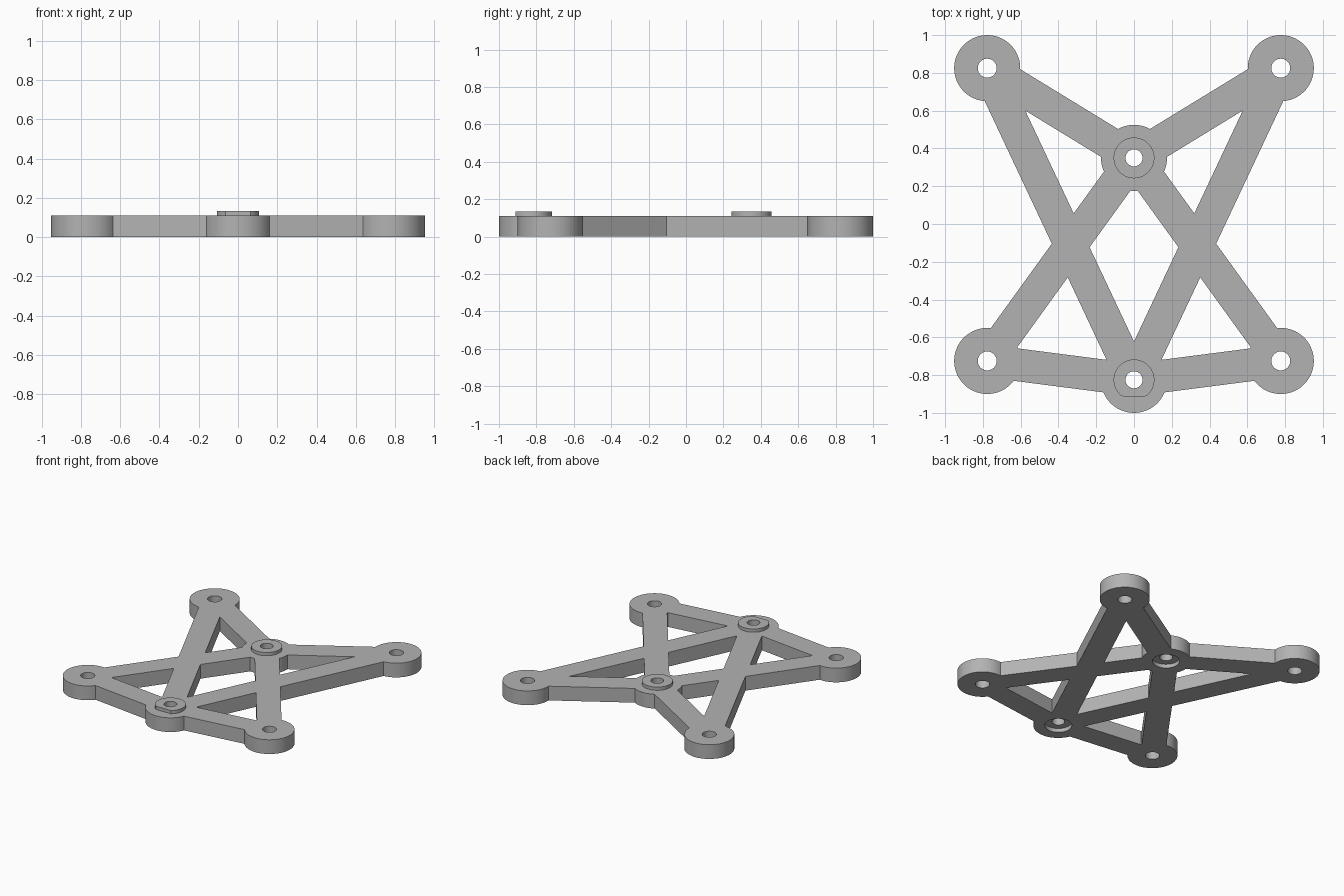
import bpy, bmesh, math
from mathutils import Vector

cube = bpy.data.objects.get("Cube")
if cube:
    bpy.data.objects.remove(cube, do_unlink=True)

THICK = 0.11      # plate thickness
TOP = 0.135       # top of raised bosses
EYE_R = 0.175     # radius of the round ends
BAR_W = 0.173     # width of the bars

back_hub = Vector((0, 0.35))
front_hub = Vector((0, -0.825))
corners = [Vector((s * 0.777, y)) for s in (-1, 1) for y in (0.825, -0.725)]
hubs = [back_hub, front_hub]

grey = bpy.data.materials.new("plain_grey")
grey.use_nodes = True
grey.diffuse_color = (0.45, 0.45, 0.45, 1)
grey.node_tree.nodes["Principled BSDF"].inputs["Base Color"].default_value = (0.45, 0.45, 0.45, 1)


def prism(name, outline, z0, z1):
    """Extrude a flat outline from z0 to z1."""
    bm = bmesh.new()
    face = bm.faces.new([bm.verts.new((p[0], p[1], z0)) for p in outline])
    ext = bmesh.ops.extrude_face_region(bm, geom=[face])["geom"]
    for v in ext:
        if isinstance(v, bmesh.types.BMVert):
            v.co.z = z1
    bmesh.ops.recalc_face_normals(bm, faces=bm.faces)
    mesh = bpy.data.meshes.new(name)
    bm.to_mesh(mesh)
    bm.free()
    mesh.materials.append(grey)
    obj = bpy.data.objects.new(name, mesh)
    bpy.context.collection.objects.link(obj)
    return obj


def disc(name, centre, radius, z0, z1, flat=None, n=64):
    """Cylinder, optionally with a flat cut on its front side."""
    pts = []
    for i in range(n):
        a = 2 * math.pi * (i + 0.5) / n
        p = centre + radius * Vector((math.cos(a), math.sin(a)))
        if flat is not None:
            p.y = max(p.y, flat)
        pts.append(p)
    return prism(name, pts, z0, z1)


def bar(name, a, b):
    side = (b - a).normalized().orthogonal() * BAR_W / 2
    return prism(name, [a + side, b + side, b - side, a - side], 0, THICK)


def combine(target, other, operation):
    mod = target.modifiers.new("combine", "BOOLEAN")
    mod.operation = operation
    mod.solver = "EXACT"
    mod.object = other
    bpy.context.view_layer.objects.active = target
    bpy.ops.object.modifier_apply(modifier=mod.name)
    bpy.data.objects.remove(other, do_unlink=True)


# Crossed bars: every corner is tied to both hubs
frame = disc("linkage_frame", back_hub, EYE_R, 0, THICK)
combine(frame, disc("front_eye", front_hub, EYE_R, 0, THICK), "UNION")
for c in corners:
    for h in hubs:
        combine(frame, bar("bar", c, h), "UNION")
    combine(frame, disc("corner_eye", c, EYE_R, 0, THICK), "UNION")

# Raised bosses on the hubs, the front one with a flat
combine(frame, disc("back_boss", back_hub, 0.108, 0.06, TOP), "UNION")
combine(frame, disc("front_boss", front_hub, 0.108, 0.06, TOP, flat=-0.912), "UNION")

# Through holes, and shallow recesses under the hubs
for c in corners:
    combine(frame, disc("corner_hole", c, 0.05, -0.1, 0.3, n=48), "DIFFERENCE")
for h in hubs:
    combine(frame, disc("hub_recess", h, 0.095, -0.1, 0.03), "DIFFERENCE")
    combine(frame, disc("hub_hole", h, 0.045, -0.1, 0.3, n=48), "DIFFERENCE")

bpy.ops.object.select_all(action="DESELECT")
frame.select_set(True)
bpy.context.view_layer.objects.active = frame
bpy.ops.object.shade_smooth_by_angle(angle=math.radians(30))
